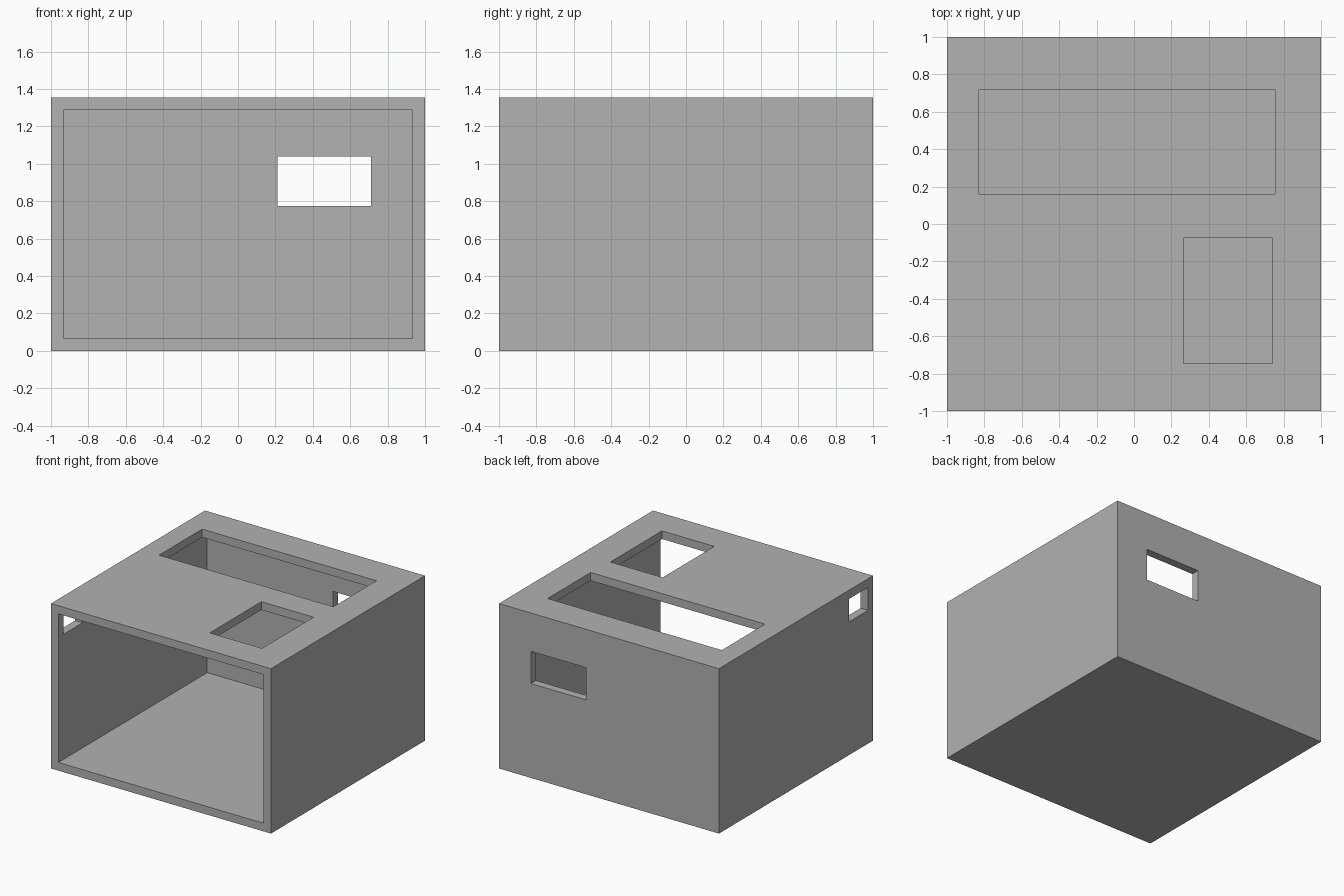
import bpy

# Remove the default cube
cube = bpy.data.objects.get("Cube")
if cube:
    bpy.data.objects.remove(cube, do_unlink=True)

HEIGHT = 1.355   # overall height
WALL = 0.067     # thickness of walls, floor and roof
INNER = 1 - WALL
OVER = 0.1       # how far cutters reach past a wall

grey = bpy.data.materials.new("plain grey")
grey.use_nodes = True
colour = (0.445, 0.445, 0.445, 1)
grey.diffuse_color = colour
grey.node_tree.nodes["Principled BSDF"].inputs["Base Color"].default_value = colour


def box(name, x, y, z):
    """Box spanning the given (low, high) ranges."""
    spans = (x, y, z)
    bpy.ops.mesh.primitive_cube_add(size=1)
    obj = bpy.context.object
    obj.name = name
    obj.location = [(lo + hi) / 2 for lo, hi in spans]
    obj.scale = [hi - lo for lo, hi in spans]
    bpy.ops.object.transform_apply(location=True, rotation=False, scale=True)
    obj.data.materials.append(grey)
    return obj


def cut(target, name, x, y, z):
    """Subtract a box from the target and discard the cutter."""
    cutter = box(name, x, y, z)
    cutter.hide_render = True
    mod = target.modifiers.new(name, "BOOLEAN")
    mod.operation = "DIFFERENCE"
    mod.solver = "EXACT"
    mod.object = cutter
    bpy.context.view_layer.objects.active = target
    bpy.ops.object.modifier_apply(modifier=mod.name)
    bpy.data.objects.remove(cutter, do_unlink=True)


# Outer shell
shell = box("room_shell", (-1, 1), (-1, 1), (0, HEIGHT))

# Hollow interior, open at the front
cut(shell, "interior", (-INNER, INNER), (-1 - OVER, INNER), (WALL, HEIGHT - WALL))

# Roof openings: long one at the back, smaller one at the front
roof = (HEIGHT - WALL - OVER, HEIGHT + OVER)
cut(shell, "long_skylight", (-0.83, 0.755), (0.16, 0.72), roof)
cut(shell, "small_skylight", (0.265, 0.74), (-0.745, -0.075), roof)

# Window in the back wall
cut(shell, "back_window", (0.21, 0.71), (INNER - OVER, 1 + OVER), (0.775, 1.04))

# Small window high in the side wall, near the front
cut(shell, "side_window", (-1 - OVER, -INNER + OVER), (-0.935, -0.685), (1.095, 1.283))

# Flat shading throughout
for face in shell.data.polygons:
    face.use_smooth = False
    face.material_index = 0
